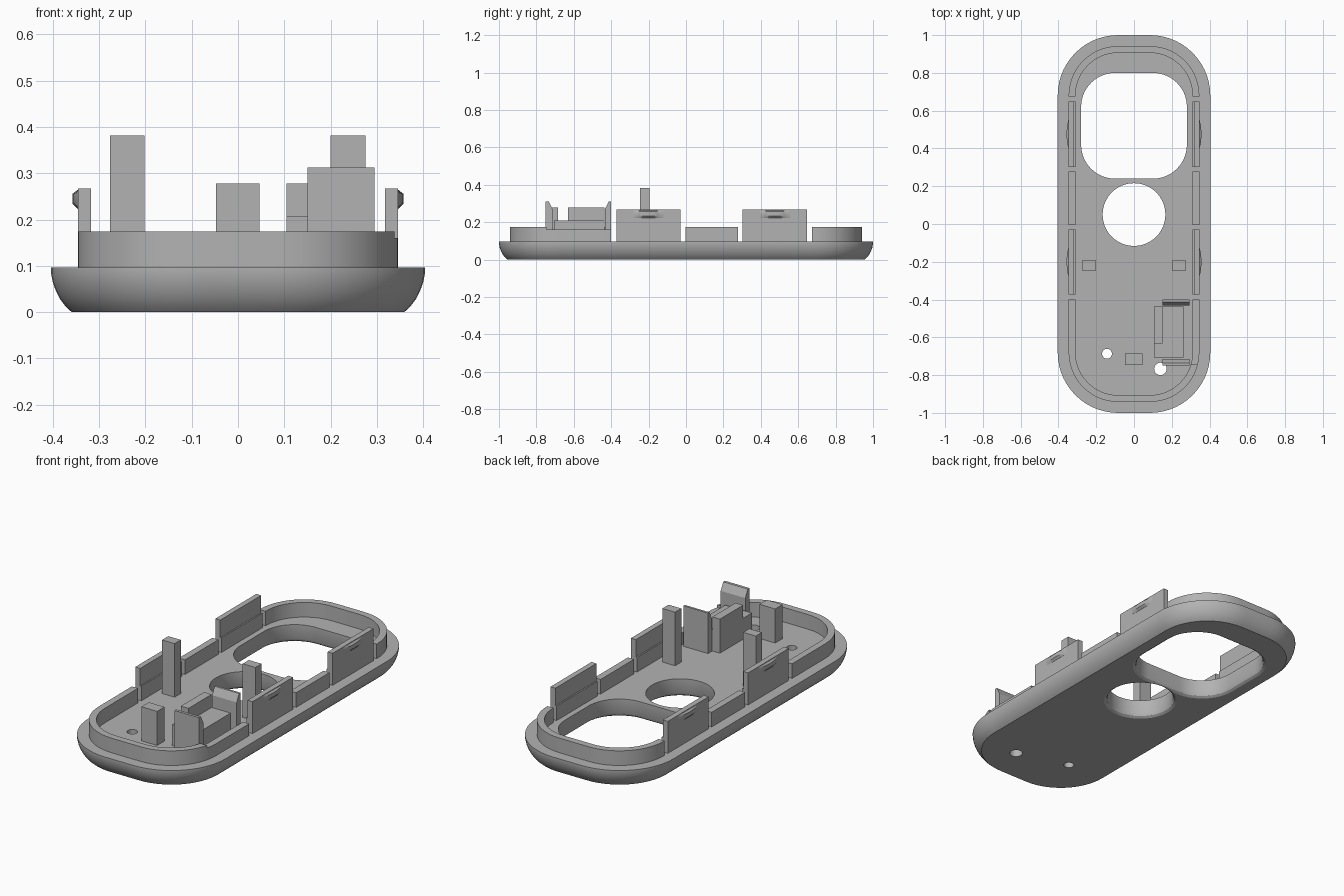
import bpy, bmesh, math
from mathutils import Vector

old = bpy.data.objects.get("Cube")
if old:
    bpy.data.objects.remove(old, do_unlink=True)

# One plain grey plastic
grey = bpy.data.materials.new("grey_plastic")
grey.use_nodes = True
COLOR = (0.45, 0.45, 0.45, 1)
grey.diffuse_color = COLOR
bsdf = next(n for n in grey.node_tree.nodes if n.type == 'BSDF_PRINCIPLED')
bsdf.inputs["Base Color"].default_value = COLOR
bsdf.inputs["Roughness"].default_value = 0.6

FLOOR, LIP_TOP, TAB_TOP = 0.096, 0.174, 0.267
SINK = FLOOR - 0.01


def make(name, bm):
    bmesh.ops.recalc_face_normals(bm, faces=bm.faces)
    mesh = bpy.data.meshes.new(name)
    bm.to_mesh(mesh)
    bm.free()
    mesh.materials.append(grey)
    ob = bpy.data.objects.new(name, mesh)
    bpy.context.collection.objects.link(ob)
    return ob


def rounded(hx, hy, r, cx=0, cy=0, steps=14):
    """Outline of a rounded rectangle, counter-clockwise."""
    pts = []
    for k, (sx, sy) in enumerate([(1, 1), (-1, 1), (-1, -1), (1, -1)]):
        for i in range(steps + 1):
            a = math.pi / 2 * (k + i / steps)
            pts.append((cx + sx * (hx - r) + r * math.cos(a),
                        cy + sy * (hy - r) + r * math.sin(a)))
    return pts


def circle(r, cx, cy, n=48):
    return [(cx + r * math.cos(math.tau * i / n),
             cy + r * math.sin(math.tau * i / n)) for i in range(n)]


def loft(name, rings, closed=False):
    """Skin a stack of (outline, z); cap the ends or join last to first."""
    bm = bmesh.new()
    loops = [[bm.verts.new((x, y, z)) for x, y in pts] for pts, z in rings]
    pairs = list(zip(loops, loops[1:]))
    if closed:
        pairs.append((loops[-1], loops[0]))
    else:
        bm.faces.new(loops[0])
        bm.faces.new(loops[-1])
    for a, b in pairs:
        for i in range(len(a)):
            j = (i + 1) % len(a)
            bm.faces.new((a[i], a[j], b[j], b[i]))
    return make(name, bm)


def box(name, x0, x1, y0, y1, z0, z1):
    return loft(name, [([(x0, y0), (x1, y0), (x1, y1), (x0, y1)], z) for z in (z0, z1)])


def cut(ob, cutters):
    for c in cutters:
        m = ob.modifiers.new("cut", 'BOOLEAN')
        m.operation, m.solver, m.object = 'DIFFERENCE', 'EXACT', c
    deps = bpy.context.evaluated_depsgraph_get()
    mesh = bpy.data.meshes.new_from_object(ob.evaluated_get(deps))
    ob.modifiers.clear()
    ob.data = mesh
    for c in cutters:
        bpy.data.objects.remove(c, do_unlink=True)


def smooth(ob):
    bpy.ops.object.select_all(action='DESELECT')
    ob.select_set(True)
    bpy.context.view_layer.objects.active = ob
    bpy.ops.object.shade_smooth_by_angle(angle=math.radians(30))


# Base plate with a rounded lower edge
edge = [(0.045, 0), (0.032, 0.012), (0.02, 0.028), (0.011, 0.045),
        (0.004, 0.064), (0, 0.085), (0, FLOOR)]
base = loft("base_plate", [(rounded(0.404 - d, 1 - d, 0.32 - d), z) for d, z in edge])


# Openings: window, round hole and two pin holes, the big ones flared below
def flared(outline):
    levels = [(0.018, -0.02), (0.018, 0), (0.006, 0.008), (0, 0.022), (0, 0.2)]
    return loft("cutter", [(outline(d), z) for d, z in levels])


cut(base, [
    flared(lambda d: rounded(0.28 + d, 0.28 + d, 0.18 + d, 0, 0.52)),
    flared(lambda d: circle(0.166 + d, 0, 0.05, 64)),
    loft("cutter", [(circle(0.026, -0.143, -0.687, 24), z) for z in (-0.1, 0.3)]),
    loft("cutter", [(circle(0.033, 0.14, -0.767, 24), z) for z in (-0.1, 0.3)]),
])
smooth(base)

# Raised lip, split by narrow gaps, with a shallow notch on the left side
outer, inner = rounded(0.346, 0.942, 0.262), rounded(0.31, 0.906, 0.226)
lip = loft("raised_lip", [(outer, SINK), (outer, LIP_TOP), (inner, LIP_TOP), (inner, SINK)],
           closed=True)
gaps = [(-0.4, -0.372), (-0.03, -0.004), (0.278, 0.303), (0.648, 0.675)]
cutters = [box("cutter", -0.5, 0.5, a, b, FLOOR, 0.3) for a, b in gaps]
cutters.append(box("cutter", 0.25, 0.5, -0.745, -0.39, 0.16, 0.3))
cut(lip, cutters)
smooth(lip)


# Snap tabs above the lip, each with a curved catch on its outer face
def catch(name, side, cy):
    half, n = 0.08, 10
    rings = []
    for depth, z in [(0.0005, 0.223), (0.011, 0.234), (0.011, 0.256), (0.0005, 0.264)]:
        pts = [(side * 0.34, cy - half), (side * 0.34, cy + half)]
        for i in range(n + 1):
            t = 1 - 2 * i / n
            pts.append((side * (0.346 + depth * (1 - t * t)), cy + half * t))
        rings.append((pts, z))
    smooth(loft(name, rings))


for label, side in (("left", 1), ("right", -1)):
    for place, y0, y1 in (("front", -0.372, -0.03), ("back", 0.303, 0.648)):
        x0, x1 = sorted((side * 0.317, side * 0.346))
        box(f"{label}_{place}_snap_tab", x0, x1, y0, y1, LIP_TOP - 0.005, TAB_TOP)
        catch(f"{label}_{place}_catch", side, (y0 + y1) / 2)

# Support posts
box("left_post", 0.2, 0.275, -0.246, -0.194, SINK, 0.382)
box("right_post", -0.276, -0.202, -0.246, -0.194, SINK, 0.382)
box("front_post", -0.047, 0.046, -0.747, -0.685, SINK, 0.278)

# Component seat with a taller side wall
box("component_seat", 0.105, 0.262, -0.706, -0.436, SINK, 0.208)
box("seat_wall", 0.105, 0.15, -0.632, -0.436, 0.2, 0.278)


# Retaining clips at both ends of the seat, bevelled toward it
def clip(name, y_out, y_in, y_top):
    profile = [(y_out, SINK), (y_in, SINK), (y_in, 0.272), (y_top, 0.312), (y_out, 0.312)]
    bm = bmesh.new()
    face = bm.faces.new([bm.verts.new((0.15, y, z)) for y, z in profile])
    ext = bmesh.ops.extrude_face_region(bm, geom=[face], use_keep_orig=True)
    moved = [v for v in ext["geom"] if isinstance(v, bmesh.types.BMVert)]
    bmesh.ops.translate(bm, verts=moved, vec=Vector((0.145, 0, 0)))
    make(name, bm)


clip("front_retaining_clip", -0.75, -0.714, -0.735)
clip("back_retaining_clip", -0.4, -0.432, -0.412)
